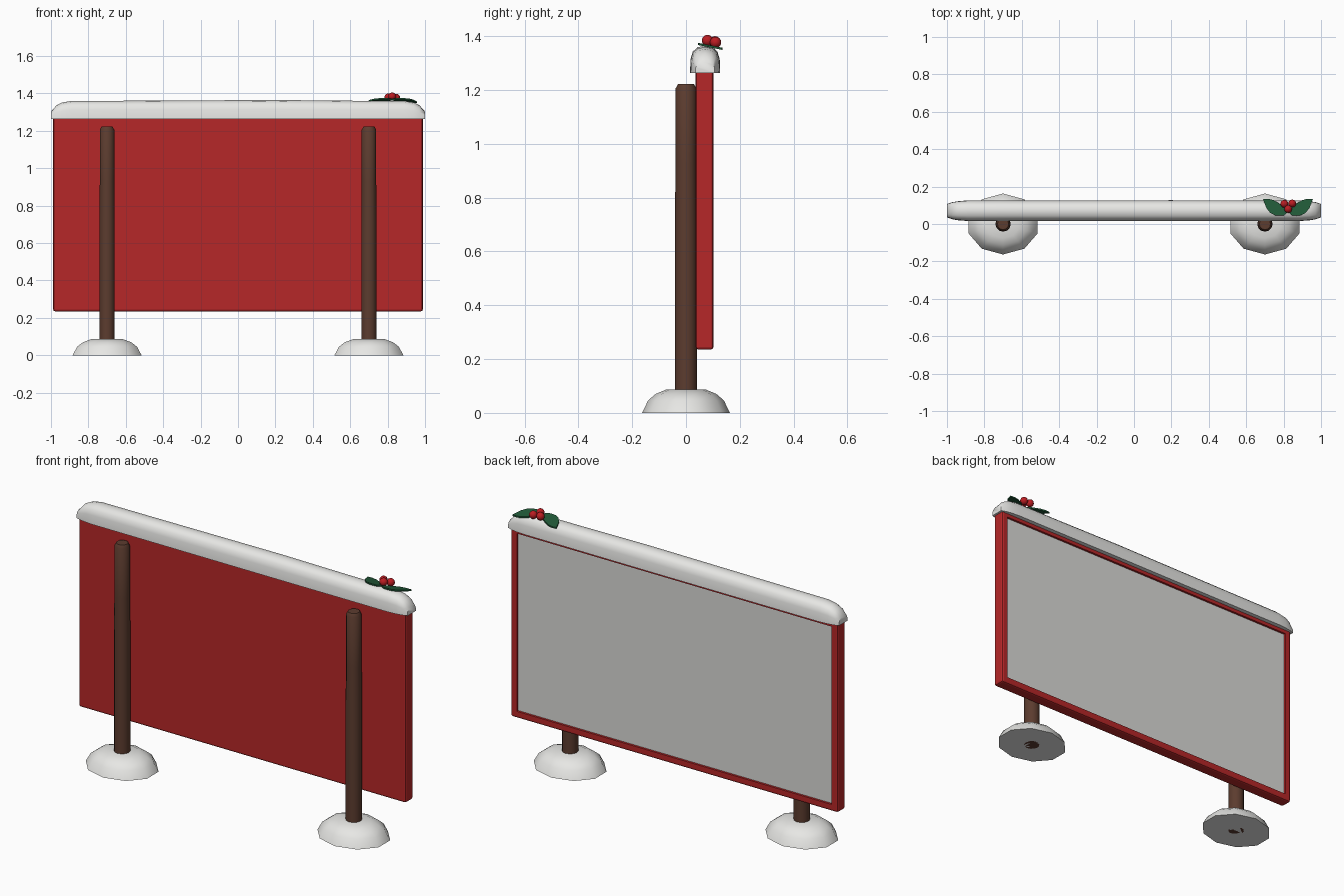
import bpy
import bmesh
import math
from mathutils import Matrix

cube = bpy.data.objects.get("Cube")
if cube:
    bpy.data.objects.remove(cube, do_unlink=True)


def material(name, r, g, b):
    m = bpy.data.materials.new(name)
    m.use_nodes = True
    m.diffuse_color = (r, g, b, 1)
    m.node_tree.nodes["Principled BSDF"].inputs["Base Color"].default_value = (r, g, b, 1)
    return m


SNOW = material("snow white", 0.8, 0.8, 0.78)
PANEL = material("panel grey", 0.70, 0.70, 0.68)
RED = material("board red", 0.47, 0.02, 0.021)
WOOD = material("wood brown", 0.107, 0.045, 0.028)
LEAF = material("leaf green", 0.015, 0.1, 0.04)
BERRY = material("berry red", 0.5, 0.012, 0.016)


def finish(name, bm, mats, smooth=None):
    bmesh.ops.recalc_face_normals(bm, faces=bm.faces)
    me = bpy.data.meshes.new(name)
    bm.to_mesh(me)
    bm.free()
    ob = bpy.data.objects.new(name, me)
    bpy.context.collection.objects.link(ob)
    for m in mats:
        me.materials.append(m)
    if smooth:
        bpy.ops.object.select_all(action="DESELECT")
        ob.select_set(True)
        bpy.context.view_layer.objects.active = ob
        bpy.ops.object.shade_smooth_by_angle(angle=math.radians(smooth))
    return ob


def loft(rings):
    """Skin a list of closed rings and close both ends."""
    bm = bmesh.new()
    loops = [[bm.verts.new(p) for p in ring] for ring in rings]
    n = len(loops[0])
    for a, b in zip(loops, loops[1:]):
        for i in range(n):
            j = (i + 1) % n
            bm.faces.new((a[i], a[j], b[j], b[i]))
    bm.faces.new(loops[0])
    bm.faces.new(loops[-1])
    return bm


def turned(cx, profile, sides, squash=1.0):
    """Rings round a vertical axis from (radius, height) pairs."""
    angles = [math.tau * i / sides - math.pi / 2 for i in range(sides)]
    return loft([[(cx + r * math.cos(a), r * squash * math.sin(a), z) for a in angles]
                 for r, z in profile])


# Board with a recessed panel in its back face
bm = bmesh.new()
bmesh.ops.create_cube(bm, size=1, matrix=Matrix.Translation((0, 0.069, 0.7575))
                      @ Matrix.Diagonal((1.976, 0.066, 1.045, 1)))
outer = list(bm.edges)
back = max(bm.faces, key=lambda f: f.calc_center_median().y)
bmesh.ops.inset_region(bm, faces=[back], thickness=0.052, depth=0)
rim = bmesh.ops.extrude_face_region(bm, geom=[back])
inner = [g for g in rim["geom"] if isinstance(g, bmesh.types.BMFace)][0]
if back.is_valid:
    bmesh.ops.delete(bm, geom=[back], context="FACES_ONLY")
for v in inner.verts:
    v.co.y -= 0.012
inner.material_index = 1
bmesh.ops.bevel(bm, geom=[e for e in outer if e.is_valid], offset=0.01,
                segments=2, profile=0.5, affect="EDGES")
finish("board", bm, [RED, PANEL])

# Posts standing in snow mounds
for side, x in (("left", 0.70), ("right", -0.70)):
    post = [(0.041, 0.0), (0.041, 0.7), (0.039, 0.93), (0.039, 1.205), (0.03, 1.222)]
    finish(side + "_post", turned(x, post, 12), [WOOD], 40)
    mound = [(0.194, 0.0), (0.168, 0.046), (0.135, 0.07), (0.09, 0.086)]
    finish(side + "_snow_mound", turned(x, mound, 10, 0.84), [SNOW], 50)

# Snow cap along the top edge, tapered at both ends
section = [(-1, 0), (-0.97, 0.5), (-0.82, 0.78), (-0.5, 0.94), (0, 1),
           (0.5, 0.94), (0.82, 0.78), (0.97, 0.5), (1, 0)]
half = [(1.0, 0.036, 0.04), (0.97, 0.046, 0.074), (0.94, 0.051, 0.089),
        (0.89, 0.055, 0.097), (0.6, 0.055, 0.098)]
stations = [(-x, w, h) for x, w, h in half] + [(0.2, 0.056, 0.102)]
stations += reversed(half)
finish("snow_cap", loft([[(x, 0.071 + w * s, 1.263 + h * t) for s, t in section]
                         for x, w, h in stations]), [SNOW], 50)

# Two holly leaves draped over the cap, mirrored about the berries
outline = [(0, 0.065), (0.02, 0.047), (0.045, 0.044), (0.07, 0.047), (0.095, 0.06),
           (0.115, 0.085), (0.133, 0.133), (0.105, 0.135), (0.075, 0.127), (0.03, 0.1)]
for side, s in (("left", 1), ("right", -1)):
    rings = [[(0.823 + s * x, y, 1.372 - 0.2 * (y - 0.04) + t) for x, y in outline]
             for t in (-0.004, 0.004)]
    finish(side + "_holly_leaf", loft(rings), [LEAF])

# Berry cluster
for i, (x, y, z) in enumerate([(0.804, 0.108, 1.379), (0.846, 0.11, 1.377), (0.824, 0.08, 1.384)]):
    bm = bmesh.new()
    bmesh.ops.create_uvsphere(bm, u_segments=12, v_segments=8, radius=0.021,
                              matrix=Matrix.Translation((x, y, z)))
    finish(f"berry_{i + 1}", bm, [BERRY], 60)
